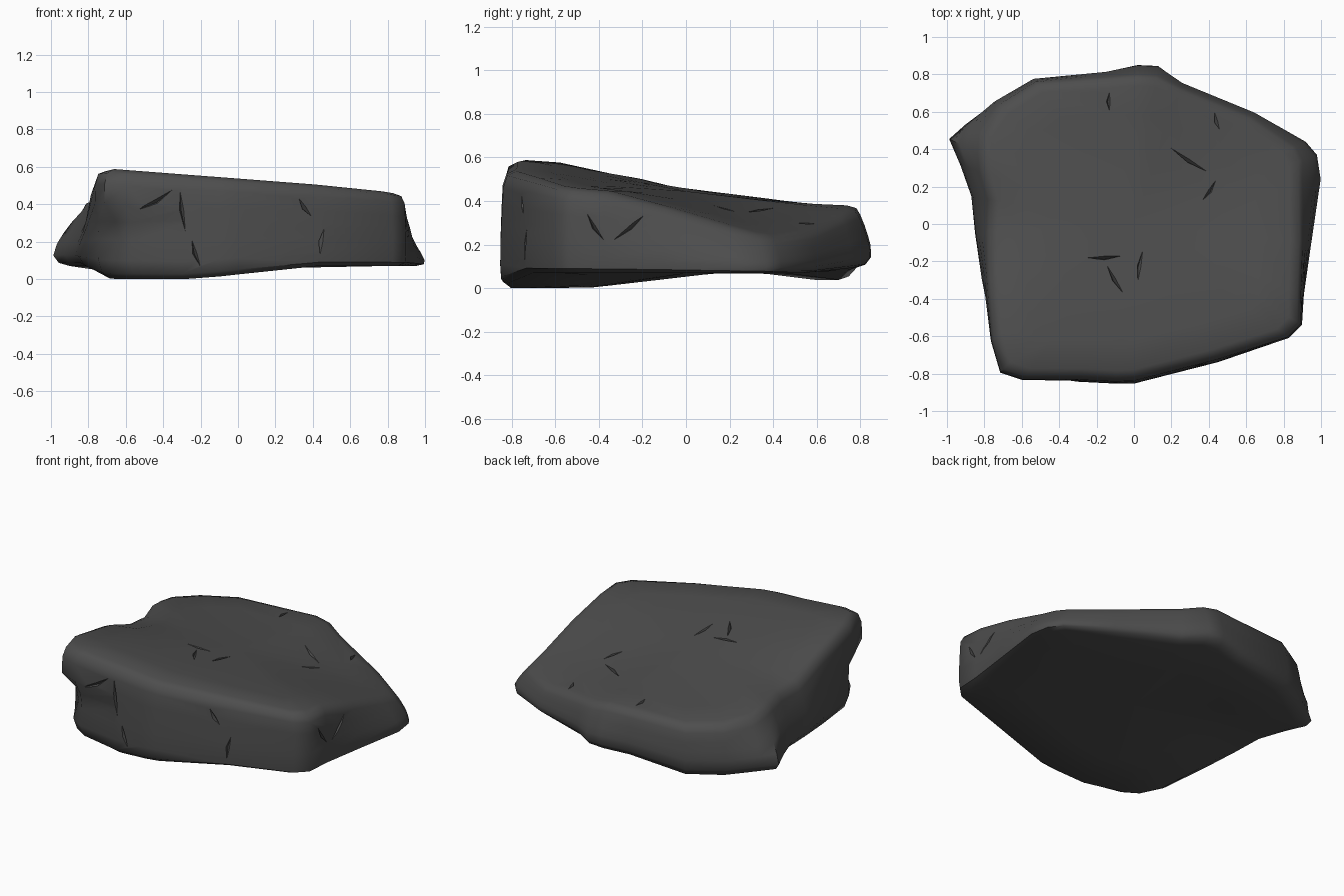
import bpy
import bmesh
import math
from mathutils import Vector

default_cube = bpy.data.objects.get("Cube")
if default_cube:
    bpy.data.objects.remove(default_cube, do_unlink=True)

# One dark stone colour
stone = bpy.data.materials.new("dark grey stone")
stone.use_nodes = True
stone.diffuse_color = (0.075, 0.075, 0.075, 1)
shader = next(n for n in stone.node_tree.nodes if n.type == "BSDF_PRINCIPLED")
shader.inputs["Base Color"].default_value = stone.diffuse_color
shader.inputs["Roughness"].default_value = 0.9

# Plan outline of the slab: x, y and how far the upper edge leans inwards
OUTLINE = [
    (-.72, -.80, .01), (-.6, -.84, .01), (-.3, -.845, .015), (-.1, -.855, .015),
    (0, -.855, .02), (.45, -.74, .02), (.83, -.61, .01), (.9, -.54, .01),
    (.91, -.38, .02), (.95, -.1, .05), (1, .24, .1), (.98, .37, .08),
    (.92, .44, .06), (.65, .6, .04), (.26, .76, .04), (.13, .855, .07),
    (.02, .86, .07), (-.15, .82, .04), (-.54, .78, .025), (-.75, .66, .035),
    (-.91, .54, .09), (-1, .46, .165), (-.94, .32, .12), (-.88, .15, .11),
    (-.86, -.05, .08), (-.82, -.3, .04), (-.77, -.63, .01),
]


def nearness(x, y, cx, cy, radius):
    """One at the given spot, fading to zero at the radius."""
    return max(0, 1 - math.hypot(x - cx, y - cy) / radius)


def top_height(x, y):
    """Upper face: falls to the back, one corner and one side dropping more."""
    y = max(y, -.66)
    drop = .28 * max(0, x - .05) * max(0, y + .3)
    drop += .08 * nearness(x, y, -.85, -.02, .32)
    return .445 - .14 * y - .035 * x * (1 - 1.8 * y) + .07 * max(0, y) ** 2 - drop


def bottom_height(x, y):
    """Underside: rests on its front corner and arches up elsewhere."""
    distance = math.hypot(x + .45, y + .7)
    arch = .07 * min(1, max(0, distance - .25) / .6)
    arch += .03 * nearness(x, y, .1, .85, .4)
    return arch - .045 * nearness(x, y, -.6, .68, .4)


def base_inset(x, y):
    if x > .8:
        return .01
    if x < -.5 or y > 0:
        return .06
    return .01


def add_ring(bm, level, lean, base, extra, undercut):
    """One loop round the slab at a fraction of its local thickness."""
    ring = []
    for x, y, top_inset in OUTLINE:
        scale = 1 - lean * top_inset - base * base_inset(x, y) - extra
        scale -= undercut * nearness(x, y, -.72, -.8, .25)
        px, py = x * scale, y * scale
        low, high = bottom_height(px, py), top_height(px, py)
        ring.append(bm.verts.new((px, py, low + (high - low) * level)))
    return ring


def build_slab():
    bm = bmesh.new()
    # level, lean, base inset, extra inset, corner undercut
    profile = [
        (0, 0, 1, .4, 0), (0, 0, 1, .04, .04), (.05, 0, .7, 0, .05),
        (.17, 0, .2, 0, .06), (.36, .2, 0, 0, .1), (.52, .4, 0, 0, .08),
        (.68, .65, 0, 0, 0), (.86, 1, 0, 0, 0), (.96, 1, 0, .02, 0),
        (1, 1, 0, .07, 0), (1, 1, 0, .25, 0), (1, 1, 0, .5, 0),
    ]
    rings = [add_ring(bm, *row) for row in profile]
    count = len(OUTLINE)
    for lower, upper in zip(rings, rings[1:]):
        for i in range(count):
            j = (i + 1) % count
            bm.faces.new((lower[i], lower[j], upper[j], upper[i]))
    # Close both broad faces with fans
    for ring, height in ((rings[0], bottom_height), (rings[-1], top_height)):
        centre = bm.verts.new((0, 0, height(0, 0)))
        for i in range(count):
            bm.faces.new((ring[i], ring[(i + 1) % count], centre))
    lowest = min(v.co.z for v in bm.verts)
    bmesh.ops.translate(bm, verts=bm.verts, vec=(0, 0, -lowest))
    bmesh.ops.recalc_face_normals(bm, faces=bm.faces)
    mesh = bpy.data.meshes.new("rock_slab")
    bm.to_mesh(mesh)
    bm.free()
    mesh.materials.append(stone)
    slab = bpy.data.objects.new("rock_slab", mesh)
    bpy.context.collection.objects.link(slab)
    return slab


def add_crack(bm, slab, start, end, width):
    """Thin three-sided spindle laid along the surface, used as a cutter."""
    start, end = Vector(start), Vector(end)
    tips = [slab.closest_point_on_mesh(p)[1] for p in (start, end)]
    _, middle, normal, _ = slab.closest_point_on_mesh((start + end) / 2)
    across = (tips[1] - tips[0]).cross(normal).normalized() * width
    rim = [middle + across + normal * .02,
           middle - across * .6 + normal * .02,
           middle + across * .5 - normal * .025]
    a, b = [bm.verts.new(p + normal * .004) for p in tips]
    rim = [bm.verts.new(p) for p in rim]
    for i in range(len(rim)):
        j = (i + 1) % len(rim)
        bm.faces.new((a, rim[i], rim[j]))
        bm.faces.new((b, rim[j], rim[i]))


def cut_cracks(slab, cracks):
    bm = bmesh.new()
    for start, end, width in cracks:
        add_crack(bm, slab, start, end, width)
    bmesh.ops.recalc_face_normals(bm, faces=bm.faces)
    mesh = bpy.data.meshes.new("crack_cutter")
    bm.to_mesh(mesh)
    bm.free()
    cutter = bpy.data.objects.new("crack_cutter", mesh)
    bpy.context.collection.objects.link(cutter)
    cutter.hide_render = True
    mesh.materials.append(stone)
    boolean = slab.modifiers.new("cracks", "BOOLEAN")
    boolean.operation = "DIFFERENCE"
    boolean.solver = "EXACT"
    boolean.use_self = True
    boolean.object = cutter
    bpy.ops.object.modifier_apply(modifier=boolean.name)
    bpy.data.objects.remove(cutter, do_unlink=True)


def on_top(x, y):
    return (x, y, top_height(x, y))


rock = build_slab()
bpy.context.view_layer.update()
bpy.ops.object.select_all(action="DESELECT")
rock.select_set(True)
bpy.context.view_layer.objects.active = rock

# Cracks across the upper face, then the front and the side
cracks = [(on_top(*a), on_top(*b), .022) for a, b in (
    ((.18, .42), (.41, .27)), ((.36, .12), (.44, .24)),
    ((-.26, -.18), (-.06, -.17)), ((-.15, -.21), (-.05, -.38)),
    ((.05, -.13), (.02, -.32)), ((-.13, .71), (-.13, .6)),
    ((.43, .6), (.46, .5)),
)]
cracks += [((a, -.88, b), (c, -.88, d), .025) for a, b, c, d in (
    (-.54, .35, -.34, .5), (-.31, .5, -.28, .24), (-.25, .22, -.2, .06),
)]
cracks += [((a, -.75, b), (c, -.75, d), .025) for a, b, c, d in (
    (.32, .44, .4, .33), (.47, .28, .44, .12),
)]
cracks += [((1, a, b), (1, c, d), .02) for a, b, c, d in (
    (-.46, .36, -.38, .22), (-.35, .22, -.18, .36),
)]
cut_cracks(rock, cracks)

bpy.ops.object.shade_smooth_by_angle(angle=math.radians(50))
